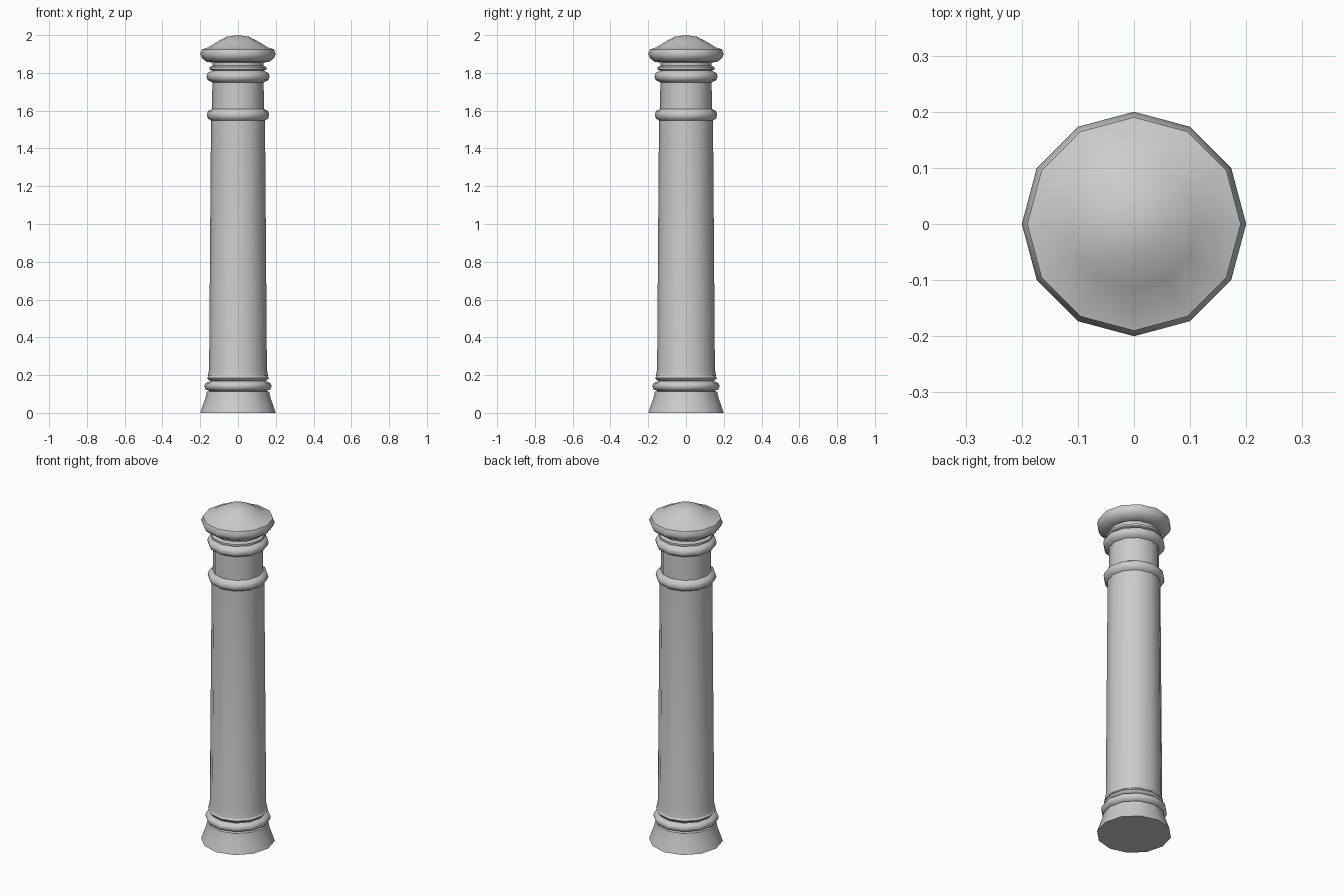
import bpy, bmesh, math

if "Cube" in bpy.data.objects:
    bpy.data.objects.remove(bpy.data.objects["Cube"])

SIDES = 12


def lathe(name, profile, angle=50):
    """Spin a (radius, height) profile around z; radius 0 closes to a point."""
    bm = bmesh.new()
    rings = []
    for r, z in profile:
        if r == 0:
            rings.append([bm.verts.new((0, 0, z))] * SIDES)
        else:
            rings.append([bm.verts.new((r * math.cos(2 * math.pi * i / SIDES),
                                        r * math.sin(2 * math.pi * i / SIDES), z))
                          for i in range(SIDES)])
    for a, b in zip(rings, rings[1:]):
        for i in range(SIDES):
            j = (i + 1) % SIDES
            bm.faces.new(dict.fromkeys((a[i], a[j], b[j], b[i])))
    mesh = bpy.data.meshes.new(name)
    bm.to_mesh(mesh)
    bm.free()
    obj = bpy.data.objects.new(name, mesh)
    bpy.context.collection.objects.link(obj)
    bpy.ops.object.select_all(action='DESELECT')
    obj.select_set(True)
    bpy.context.view_layer.objects.active = obj
    bpy.ops.object.shade_smooth_by_angle(angle=math.radians(angle))
    return obj


def collar(name, inner, outer, z0, z1):
    """Rounded moulding ring bulging out from the post."""
    h = z1 - z0
    mid = outer - 0.006
    return lathe(name, [(inner, z0), (mid, z0 + 0.2 * h), (outer, z0 + 0.5 * h),
                        (mid, z0 + 0.8 * h), (inner, z1)])


# flared foot with closed underside
lathe("foot", [(0, 0), (0.2, 0), (0.19, 0.03), (0.172, 0.08), (0.165, 0.112), (0.15, 0.115)])

# lower mouldings
collar("lower_collar", 0.15, 0.178, 0.115, 0.168)
collar("lower_bead", 0.148, 0.163, 0.17, 0.2)

# tapered shaft
lathe("shaft", [(0.16, 0.195), (0.153, 0.23), (0.143, 1.55)])

# upper mouldings and neck
collar("middle_collar", 0.138, 0.165, 1.545, 1.61)
lathe("neck", [(0.137, 1.605), (0.136, 1.755)])
collar("upper_collar", 0.137, 0.167, 1.75, 1.812)
lathe("upper_neck", [(0.137, 1.812), (0.15, 1.818), (0.15, 1.83), (0.135, 1.838), (0.135, 1.86)])

# cap with rounded rim and low dome
lathe("cap", [(0.135, 1.855), (0.165, 1.858), (0.19, 1.878), (0.2, 1.9), (0.19, 1.925),
              (0.158, 1.935), (0.115, 1.962), (0.06, 1.991), (0, 2.0)])
